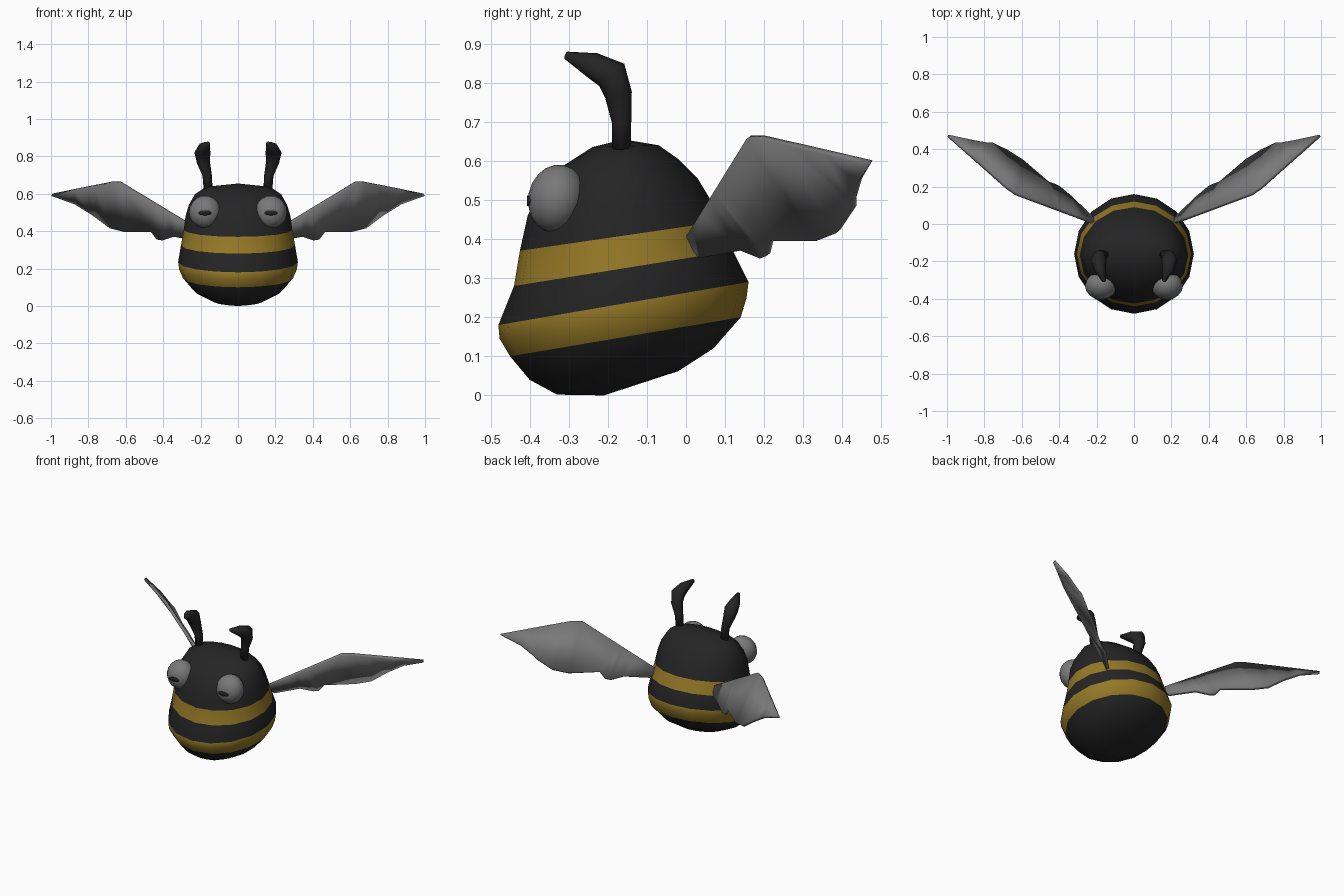
import bpy, bmesh, math
from mathutils import Vector, Matrix

cube = bpy.data.objects.get("Cube")
if cube:
    bpy.data.objects.remove(cube)


def material(name, rgb):
    m = bpy.data.materials.new(name)
    m.use_nodes = True
    m.diffuse_color = (*rgb, 1)
    m.node_tree.nodes["Principled BSDF"].inputs["Base Color"].default_value = (*rgb, 1)
    return m


BLACK = material("black", (0.018, 0.018, 0.018))
YELLOW = material("yellow", (0.30, 0.19, 0.02))
GREY = material("grey", (0.19, 0.19, 0.19))


def finish(name, bm, mats, angle=180):
    bmesh.ops.recalc_face_normals(bm, faces=bm.faces[:])
    mesh = bpy.data.meshes.new(name)
    bm.to_mesh(mesh)
    bm.free()
    for m in mats:
        mesh.materials.append(m)
    ob = bpy.data.objects.new(name, mesh)
    bpy.context.collection.objects.link(ob)
    bpy.ops.object.select_all(action='DESELECT')
    ob.select_set(True)
    bpy.context.view_layer.objects.active = ob
    bpy.ops.object.shade_smooth_by_angle(angle=math.radians(angle))
    return ob


def loft(bm, rings, start, end, bands=()):
    """Join rings of points, closing both ends to a pole; bands get material 1."""
    rows = [[bm.verts.new(p) for p in ring] for ring in rings]
    n = len(rows[0])
    for k, (a, b) in enumerate(zip(rows, rows[1:])):
        for i in range(n):
            j = (i + 1) % n
            bm.faces.new((a[i], a[j], b[j], b[i])).material_index = int(k in bands)
    for pole, row in ((start, rows[0]), (end, rows[-1])):
        v = bm.verts.new(pole)
        for i in range(n):
            bm.faces.new((v, row[i], row[(i + 1) % n]))


# Body: tilted rings given as front y, front z, back y, back z, half width
body_rings = [
    (-0.33, 0.002, -0.02, 0.062, 0.14),
    (-0.40, 0.04, 0.07, 0.12, 0.235),
    (-0.45, 0.10, 0.14, 0.20, 0.295),
    (-0.477, 0.145, 0.155, 0.25, 0.315),
    (-0.48, 0.18, 0.16, 0.29, 0.32),
    (-0.44, 0.28, 0.12, 0.37, 0.305),
    (-0.425, 0.37, 0.09, 0.445, 0.29),
    (-0.405, 0.46, 0.06, 0.505, 0.28),
    (-0.37, 0.53, 0.03, 0.555, 0.262),
    (-0.31, 0.59, -0.02, 0.605, 0.23),
    (-0.24, 0.635, -0.07, 0.64, 0.17),
]
SEGMENTS = 16


def body_ring(fy, fz, by, bz, hw):
    points = []
    for i in range(SEGMENTS):
        a = math.tau * i / SEGMENTS
        f = (1 - math.cos(a)) / 2
        points.append((hw * math.sin(a), fy + (by - fy) * f, fz + (bz - fz) * f))
    return points


bm = bmesh.new()
loft(bm, [body_ring(*r) for r in body_rings], (0, -0.21, 0.0), (0, -0.16, 0.655), (2, 3, 5))
finish("body", bm, [BLACK, YELLOW])

# Antenna centre line with radius, and wing edges, all for the left side
antenna_path = [(0.16, -0.165, 0.63, 0.024), (0.165, -0.165, 0.70, 0.025),
                (0.185, -0.173, 0.77, 0.035), (0.19, -0.19, 0.82, 0.043),
                (0.182, -0.24, 0.845, 0.033), (0.16, -0.307, 0.87, 0.010)]
leading = [(0.20, 0.0, 0.40), (0.63, 0.16, 0.66), (0.68, 0.195, 0.66), (0.995, 0.472, 0.595)]
trailing = [(0.23, 0.04, 0.355), (0.34, 0.145, 0.375), (0.40, 0.195, 0.355), (0.43, 0.21, 0.36),
            (0.46, 0.22, 0.40), (0.60, 0.34, 0.40), (0.68, 0.39, 0.42), (0.76, 0.43, 0.48),
            (0.79, 0.43, 0.50), (0.87, 0.445, 0.55)]
EYE_SIZE = Vector((0.086, 0.074, 0.088))


def along(path, x):
    """Point on a path at a given x."""
    for a, b in zip(path, path[1:]):
        if x <= b[0]:
            return Vector(a).lerp(Vector(b), (x - a[0]) / (b[0] - a[0]))
    return Vector(path[-1])


def antenna(name, flip):
    pts = [Vector(p[:3]) for p in antenna_path]
    rings = []
    for i, p in enumerate(pts):
        t = (pts[min(i + 1, len(pts) - 1)] - pts[max(i - 1, 0)]).normalized()
        v = t.cross(Vector((1, 0, 0))).normalized()
        u = v.cross(t)
        r = antenna_path[i][3]
        rings.append([p + r * (u * math.cos(a) + v * math.sin(a))
                      for a in (math.tau * k / 8 for k in range(8))])
    bm = bmesh.new()
    loft(bm, rings, pts[0], pts[-1])
    bm.transform(flip)
    finish(name, bm, [BLACK])


def wing(name, flip):
    bm = bmesh.new()
    start, tip = leading[0][0], leading[-1]
    low = [bm.verts.new(p) for p in trailing]
    xs = [start + (p[0] - trailing[0][0]) * 1.04 for p in trailing]
    xs[5], xs[6] = leading[1][0], leading[2][0]
    high = [bm.verts.new(along(leading, x)) for x in xs]
    for i in range(len(low) - 1):
        bm.faces.new((low[i], low[i + 1], high[i + 1], high[i]))
    bm.faces.new((low[-1], bm.verts.new(tip), high[-1]))
    bm.transform(flip)
    ob = finish(name, bm, [GREY], 40)
    mod = ob.modifiers.new("thickness", 'SOLIDIFY')
    mod.thickness = 0.018
    mod.offset = 0


def eye(side, flip):
    place = flip @ Matrix.Translation((0.176, -0.33, 0.503)) @ Matrix.Rotation(-0.2, 4, 'X')
    bm = bmesh.new()
    bmesh.ops.create_uvsphere(bm, u_segments=16, v_segments=10, radius=1)
    bm.transform(place @ Matrix.Diagonal((*EYE_SIZE, 1)))
    finish(side + "_eye", bm, [GREY])

    # Narrow pupil laid on the front of the eye
    def on_eye(x, z):
        depth = math.sqrt(1 - (x / EYE_SIZE.x) ** 2 - (z / EYE_SIZE.z) ** 2)
        return (x, -EYE_SIZE.y * depth - 0.003, z)

    bm = bmesh.new()
    columns = [i / 5 for i in range(-5, 6)]
    rows = []
    for c in columns:
        half = 0.013 * math.sqrt(1.02 - c * c)
        rows.append([bm.verts.new(on_eye(0.035 * c, -0.02 + s * half)) for s in (-1, 1)])
    for a, b in zip(rows, rows[1:]):
        bm.faces.new((a[0], b[0], b[1], a[1]))
    bm.transform(place)
    ob = finish(side + "_pupil", bm, [BLACK])
    ob.modifiers.new("thickness", 'SOLIDIFY').thickness = 0.004


for side, sign in (("left", 1), ("right", -1)):
    flip = Matrix.Diagonal((sign, 1, 1, 1))
    antenna(side + "_antenna", flip)
    wing(side + "_wing", flip)
    eye(side, flip)
